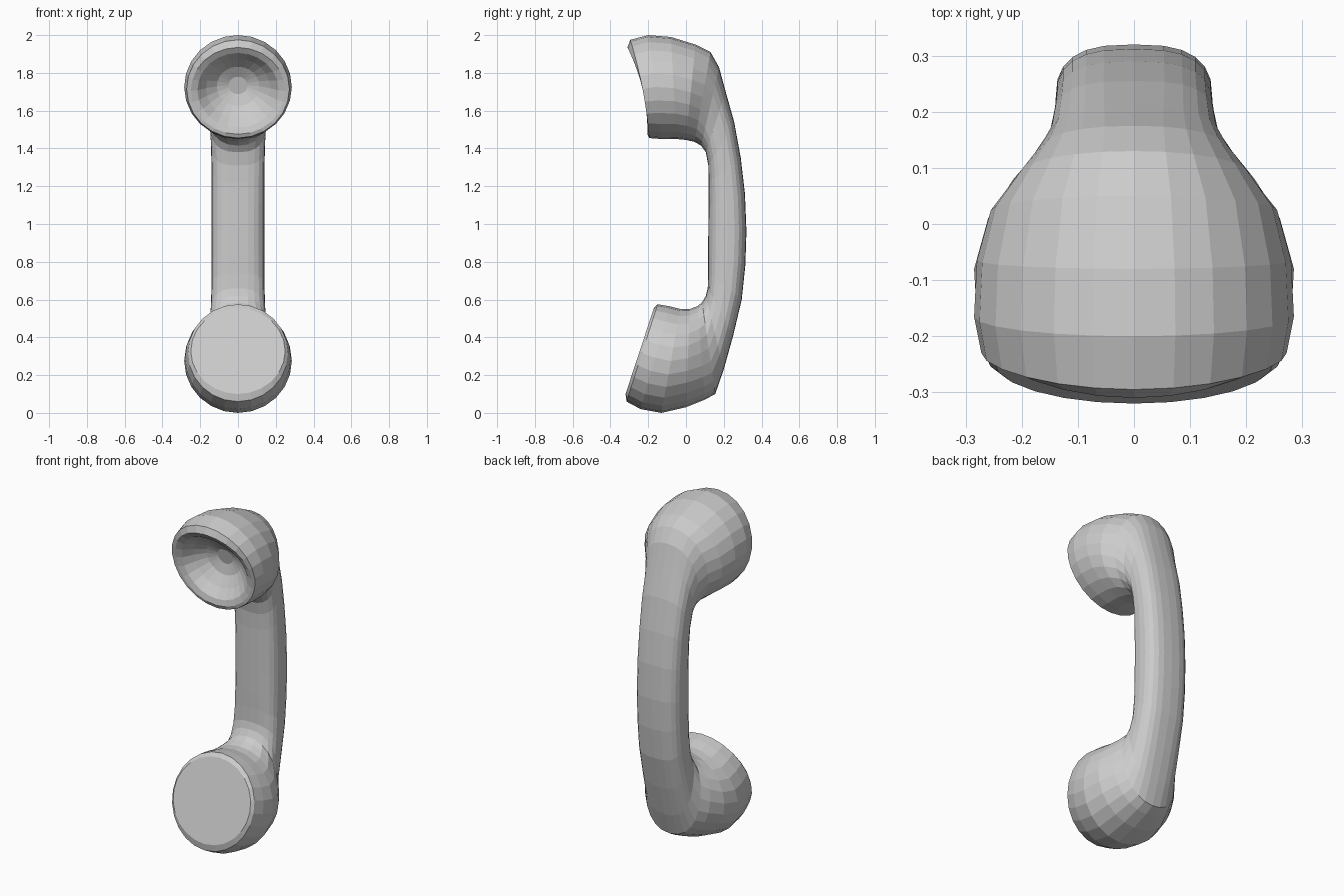
import bpy, bmesh, math
from mathutils import Vector

SEGMENTS = 24

# Rings down the handset: back/outer point (y, z), front/inner point (y, z),
# half width, squareness of the cross-section
EAR_CUP = [
    (-0.31, 1.935, -0.205, 1.475, 0.250, 2.0),
    (-0.295, 1.975, -0.195, 1.455, 0.272, 2.0),
    (-0.20, 2.00, -0.13, 1.450, 0.285, 2.0),
    (-0.08, 1.99, -0.05, 1.450, 0.280, 2.0),
    (0.05, 1.95, 0.00, 1.445, 0.255, 2.0),
    (0.13, 1.91, 0.045, 1.435, 0.205, 2.1),
    (0.175, 1.83, 0.08, 1.415, 0.170, 2.3),
]
GRIP = [
    (0.21, 1.70, 0.105, 1.38, 0.150, 2.6),
    (0.255, 1.54, 0.118, 1.31, 0.143, 2.8),
    (0.29, 1.35, 0.120, 1.22, 0.140, 2.8),
    (0.312, 1.16, 0.119, 1.10, 0.140, 2.8),
    (0.32, 0.96, 0.118, 0.96, 0.140, 2.8),
    (0.314, 0.78, 0.117, 0.84, 0.140, 2.8),
    (0.295, 0.60, 0.117, 0.74, 0.140, 2.8),
    (0.25, 0.41, 0.115, 0.66, 0.145, 2.6),
    (0.20, 0.23, 0.105, 0.62, 0.153, 2.5),
]
MOUTH_CUP = [
    (0.155, 0.10, 0.085, 0.585, 0.180, 2.2),
    (0.10, 0.07, 0.06, 0.565, 0.215, 2.1),
    (0.00, 0.03, 0.02, 0.550, 0.260, 2.0),
    (-0.13, 0.00, -0.03, 0.550, 0.285, 2.0),
    (-0.24, 0.02, -0.09, 0.565, 0.280, 2.0),
    (-0.315, 0.06, -0.15, 0.575, 0.265, 2.0),
    (-0.32, 0.10, -0.17, 0.555, 0.250, 2.0),
]
# Hollow of the earpiece: scale of the rim, depth
DISH = [(0.20, 0.125), (0.45, 0.105), (0.68, 0.06), (0.86, 0.012)]


def power(value, exponent):
    return math.copysign(abs(value) ** exponent, value)


def ring(ya, za, yb, zb, width, square, sag=0.0):
    a, b = Vector((0, ya, za)), Vector((0, yb, zb))
    mid, half = (a + b) / 2, (a - b) / 2
    pts = []
    for i in range(SEGMENTS):
        t = 2 * math.pi * i / SEGMENTS
        c, s = math.cos(t), math.sin(t)
        p = mid + half * power(c, 2 / square)
        p.x = width * power(s, 2 / square)
        p.y += sag * s * s
        pts.append(p)
    return pts


# Earpiece dish, from its centre out to the rim
rim = ring(*EAR_CUP[0], sag=0.03)
centre = sum(rim, Vector()) / SEGMENTS
inward = Vector((0, 0.97, 0.23))
rings = [[centre + (p - centre) * k + inward * d for p in rim] for k, d in DISH]

# Cups and grip
rings += [rim, ring(*EAR_CUP[1], sag=0.015)]
rings += [ring(*row) for row in EAR_CUP[2:] + GRIP + MOUTH_CUP]

# Flat mouthpiece plate
plate = rings[-1]
plate_mid = sum(plate, Vector()) / SEGMENTS
rings.append([plate_mid.lerp(p, 0.5) for p in plate])

# Skin the rings into one closed surface
bm = bmesh.new()
loops = [[bm.verts.new(p) for p in r] for r in rings]
for r0, r1 in zip(loops, loops[1:]):
    for i in range(SEGMENTS):
        j = (i + 1) % SEGMENTS
        bm.faces.new((r0[i], r0[j], r1[j], r1[i]))
bm.faces.new(loops[0])
bm.faces.new(loops[-1])
bmesh.ops.recalc_face_normals(bm, faces=bm.faces)

mesh = bpy.data.meshes.new("telephone_handset")
bm.to_mesh(mesh)
bm.free()
handset = bpy.data.objects.new("telephone_handset", mesh)
bpy.context.collection.objects.link(handset)
